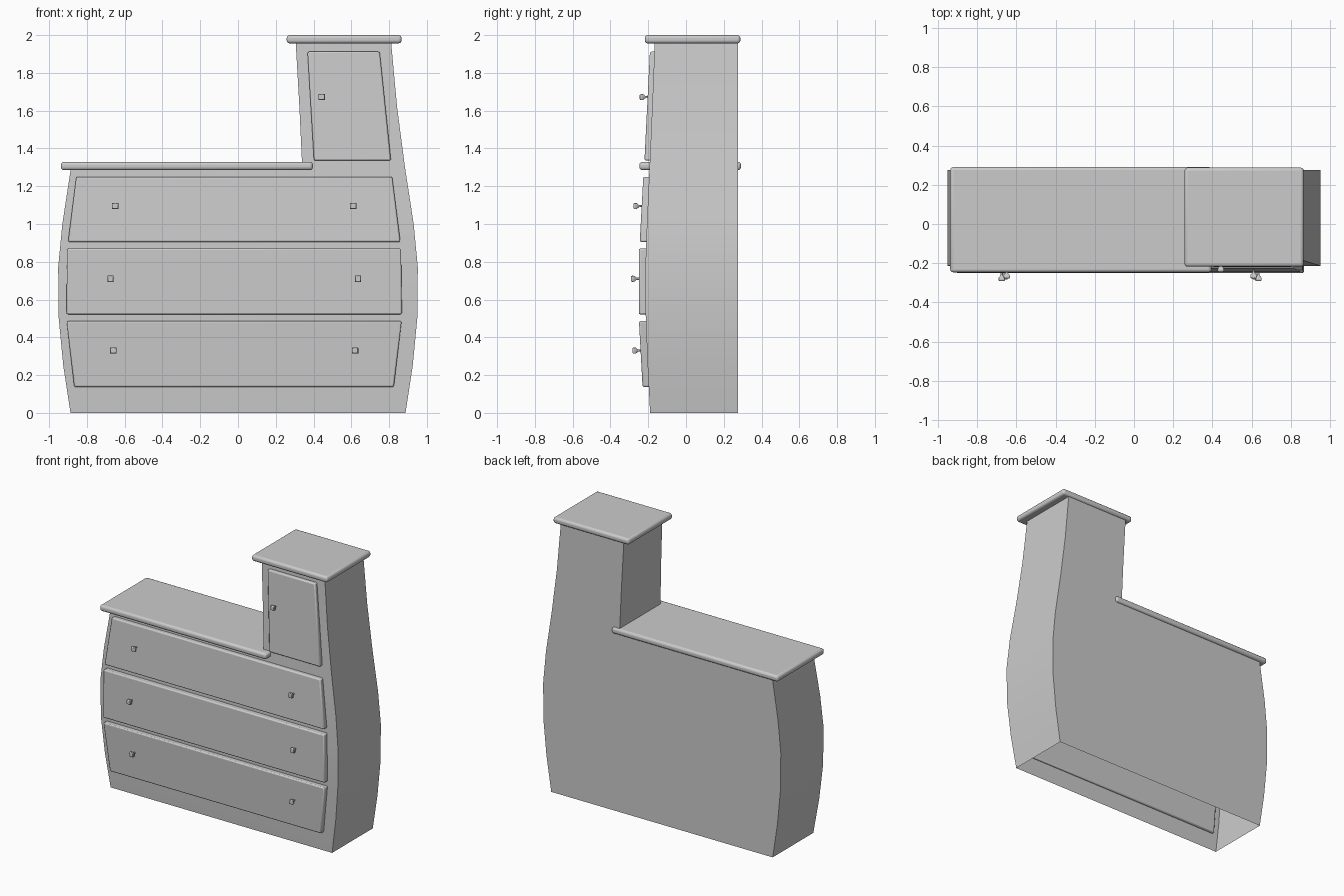
import bpy, bmesh, math
from mathutils import Matrix, Vector

if "Cube" in bpy.data.objects:
    bpy.data.objects.remove(bpy.data.objects["Cube"])


def finish(bm, name, bevel=0.0, segments=3):
    bmesh.ops.recalc_face_normals(bm, faces=bm.faces)
    me = bpy.data.meshes.new(name)
    bm.to_mesh(me)
    bm.free()
    ob = bpy.data.objects.new(name, me)
    bpy.context.collection.objects.link(ob)
    if bevel:
        mod = ob.modifiers.new("bevel", 'BEVEL')
        mod.width = bevel
        mod.segments = segments
    bpy.ops.object.select_all(action='DESELECT')
    ob.select_set(True)
    bpy.context.view_layer.objects.active = ob
    bpy.ops.object.shade_smooth_by_angle(angle=math.radians(35))
    return ob


def prism(name, bottom, top, bevel, segments=3):
    """Six-sided block; bottom/top = (x0, x1, y0, y1, z)."""
    bm = bmesh.new()
    rings = []
    for x0, x1, y0, y1, z in (bottom, top):
        rings.append([bm.verts.new(p) for p in
                      ((x0, y0, z), (x1, y0, z), (x1, y1, z), (x0, y1, z))])
    a, b = rings
    bm.faces.new(a)
    bm.faces.new(b)
    for i in range(4):
        j = (i + 1) % 4
        bm.faces.new((a[i], a[j], b[j], b[i]))
    return finish(bm, name, bevel, segments)


# Bulging carcass with a tower on the right, open underneath
BACK, SPLIT = 0.275, 0.34
levels = [(0, .887, -.19), (.25, .925, -.203), (.5, .949, -.213), (.77, .952, -.215),
          (1.0, .930, -.207), (1.30, .884, -.193)]
tower = [(1.62, .325, .842, -.179), (1.97, .305, .81, -.165)]
bm = bmesh.new()
rings = []
for z, w, f in levels:
    rings.append([bm.verts.new(p) for p in
                  ((-w, f, z), (SPLIT, f, z), (w, f, z),
                   (w, BACK, z), (SPLIT, BACK, z), (-w, BACK, z))])


def bridge(a, b):
    for i in range(len(a)):
        j = (i + 1) % len(a)
        bm.faces.new((a[i], a[j], b[j], b[i]))


for a, b in zip(rings, rings[1:]):
    bridge(a, b)
top = rings[-1]
bm.faces.new((top[0], top[1], top[4], top[5]))
prev = top[1:5]
for z, l, r, f in tower:
    ring = [bm.verts.new(p) for p in ((l, f, z), (r, f, z), (r, BACK, z), (l, BACK, z))]
    bridge(prev, ring)
    prev = ring
bm.faces.new(prev)
finish(bm, "carcass")

# Rounded top boards
prism("counter_top", (-.938, .396, -.247, .291, 1.285), (-.938, .396, -.247, .291, 1.329), .016)
prism("tower_top", (.258, .866, -.218, .288, 1.956), (.258, .866, -.218, .288, 2.0), .016)

# Drawer fronts and door, tilted to follow the bulge
T = 0.048
panels = [
    ("lower_drawer", (-.867, .825, -.230, .137), (-.907, .866, -.249, .486)),
    ("middle_drawer", (-.908, .868, -.250, .522), (-.905, .863, -.250, .87)),
    ("upper_drawer", (-.900, .860, -.245, .905), (-.856, .816, -.226, 1.25)),
    ("tower_door", (.402, .810, -.220, 1.336), (.368, .750, -.191, 1.912)),
]
for name, (a0, a1, ya, za), (b0, b1, yb, zb) in panels:
    prism(name, (a0, a1, ya, ya + T, za), (b0, b1, yb, yb + T, zb), .008, 2)


def knob(name, x, y, z):
    """Small squared knob on a thin neck; y is the front end of the head."""
    profile = [(.008, .055), (.008, .03), (.021, .02), (.024, .007), (.018, 0)]
    bm = bmesh.new()
    rings = []
    for r, d in profile:
        rings.append([bm.verts.new((x + r * math.cos(math.pi / 4 + k * math.pi / 2),
                                    y + d,
                                    z + r * math.sin(math.pi / 4 + k * math.pi / 2)))
                      for k in range(4)])
    for a, b in zip(rings, rings[1:]):
        for i in range(4):
            j = (i + 1) % 4
            bm.faces.new((a[i], a[j], b[j], b[i]))
    bm.faces.new(rings[0])
    bm.faces.new(rings[-1])
    finish(bm, name, .002, 1)


# Knobs: a pair per drawer, one on the door
for name, half, y, z in (("lower", .64, -.284, .33), ("middle", .655, -.292, .71),
                         ("upper", .63, -.279, 1.095)):
    for side, s in (("left", -1), ("right", 1)):
        knob(f"{name}_{side}_knob", s * half - .02, y, z)
knob("door_knob", .443, -.245, 1.672)
